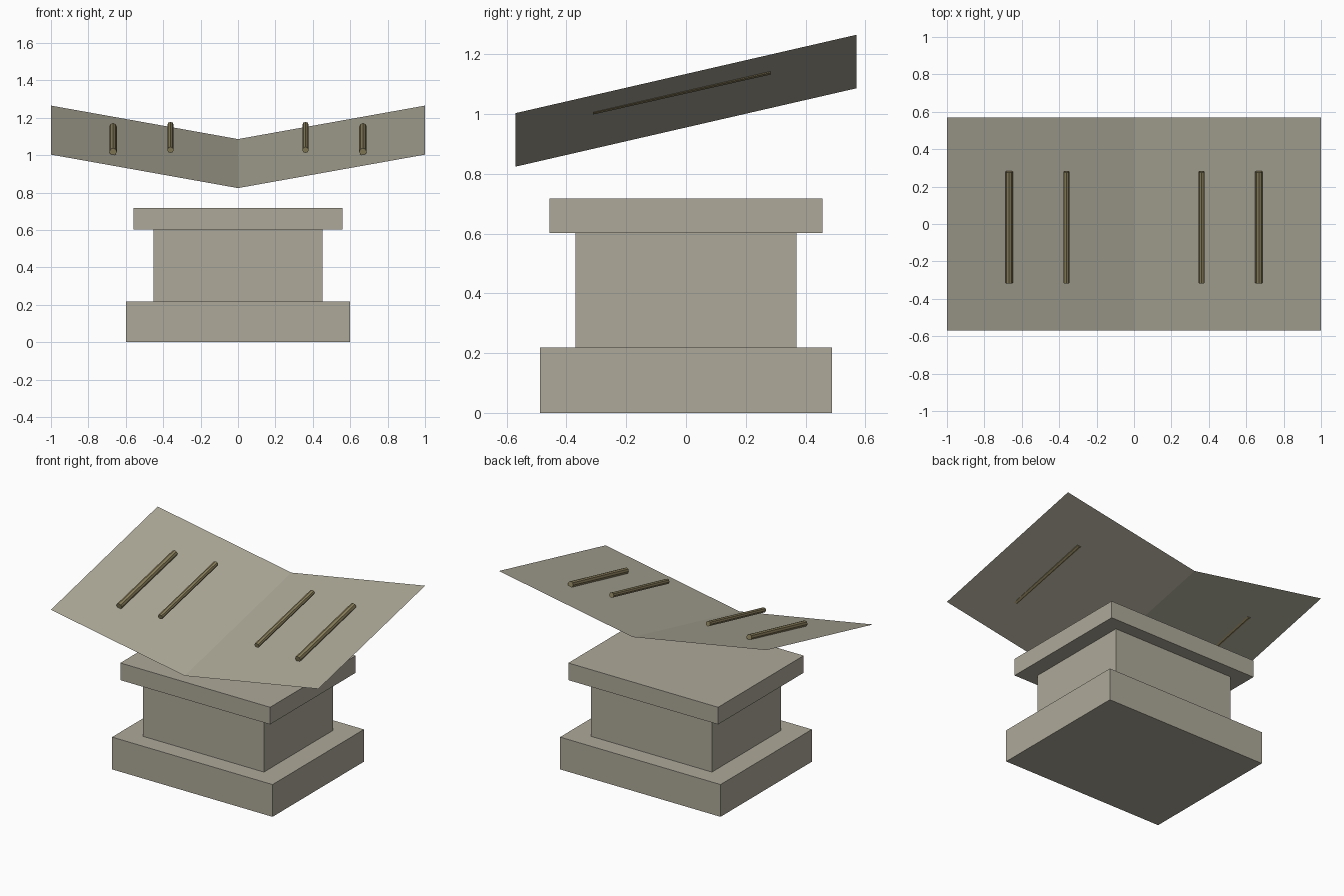
import bpy
import bmesh
from mathutils import Vector

if "Cube" in bpy.data.objects:
    bpy.data.objects.remove(bpy.data.objects["Cube"], do_unlink=True)


def material(name, rgb):
    mat = bpy.data.materials.new(name)
    mat.use_nodes = True
    mat.diffuse_color = (*rgb, 1)
    mat.node_tree.nodes["Principled BSDF"].inputs["Base Color"].default_value = (*rgb, 1)
    return mat


stone = material("pale stone", (0.42, 0.40, 0.32))
bronze = material("dull bronze", (0.26, 0.22, 0.11))


def box(name, half_x, half_y, bottom, top):
    bpy.ops.mesh.primitive_cube_add(size=2, location=(0, 0, (bottom + top) / 2))
    obj = bpy.context.object
    obj.name = name
    obj.scale = (half_x, half_y, (top - bottom) / 2)
    bpy.ops.object.transform_apply(location=False, rotation=False, scale=True)
    obj.data.materials.append(stone)


def rod(name, start, end, radius):
    start, end = Vector(start), Vector(end)
    axis = end - start
    bpy.ops.mesh.primitive_cylinder_add(vertices=8, radius=radius, depth=axis.length,
                                        location=(start + end) / 2)
    obj = bpy.context.object
    obj.name = name
    obj.rotation_mode = 'QUATERNION'
    obj.rotation_quaternion = axis.to_track_quat('Z', 'Y')
    obj.data.materials.append(bronze)


# Stepped pedestal
box("plinth", 0.6, 0.488, 0, 0.218)
box("pedestal_shaft", 0.453, 0.37, 0.218, 0.602)
box("pedestal_cap", 0.56, 0.457, 0.602, 0.718)

# Thin open sheet folded along its centre line, sloping up to the back
bm = bmesh.new()
rows = [[bm.verts.new((x, y, z + abs(x) * 0.179)) for x in (-1, 0, 1)]
        for y, z in ((-0.57, 0.824), (0.57, 1.086))]
for i in range(2):
    bm.faces.new((rows[0][i], rows[0][i + 1], rows[1][i + 1], rows[1][i]))
mesh = bpy.data.meshes.new("folded_sheet")
bm.to_mesh(mesh)
bm.free()
mesh.materials.append(stone)
sheet = bpy.data.objects.new("folded_sheet", mesh)
bpy.context.collection.objects.link(sheet)

# Two raised rods on each wing
for side, sign in (("left", 1), ("right", -1)):
    for part, x, z, radius in (("outer", 0.668, 1.018, 0.02), ("inner", 0.361, 1.028, 0.017)):
        rod(f"{side}_{part}_rod", (sign * x, -0.315, z), (sign * x, 0.28, z + 0.134), radius)
